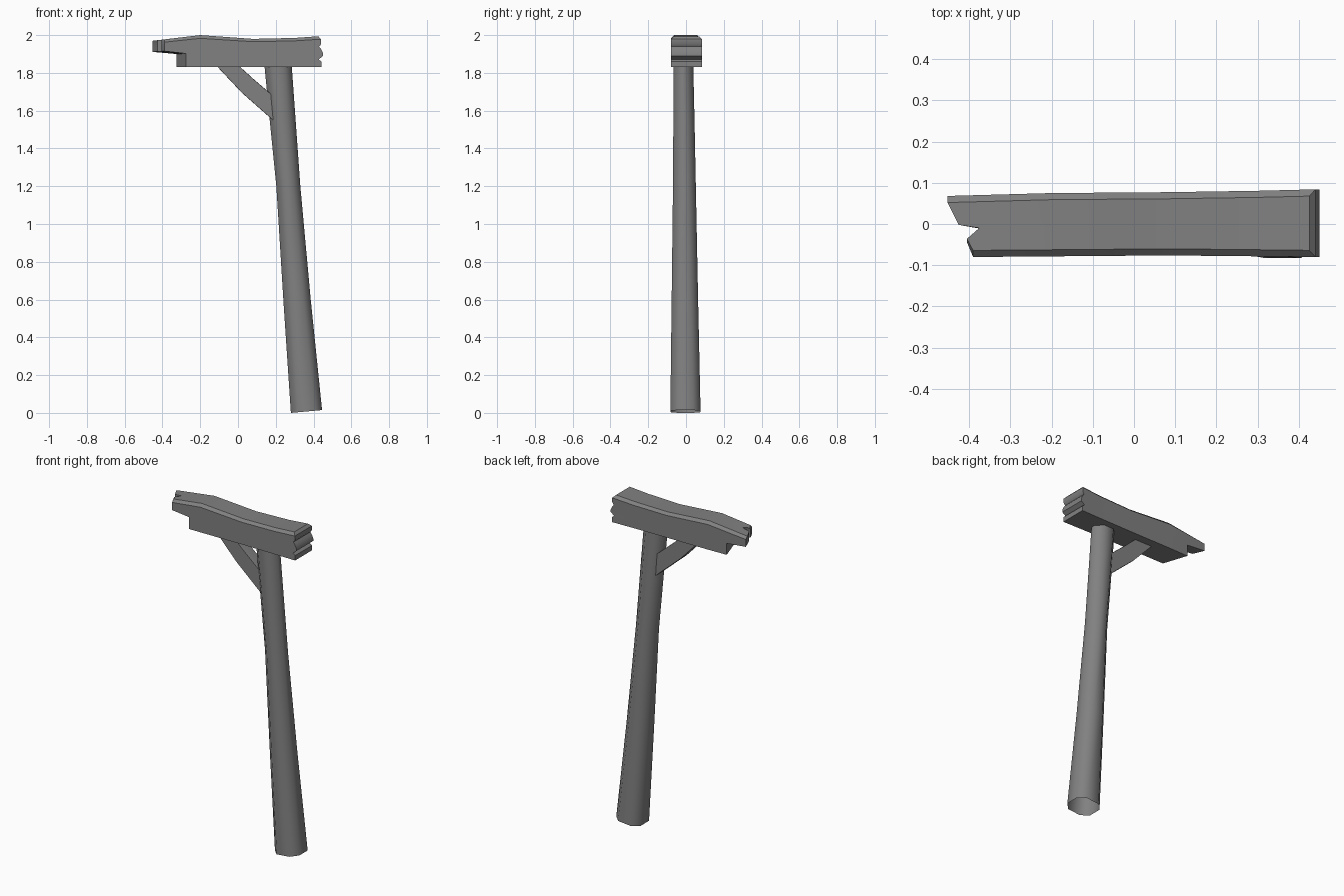
import bpy, bmesh, math

if "Cube" in bpy.data.objects:
    bpy.data.objects.remove(bpy.data.objects["Cube"])

wood = bpy.data.materials.new("weathered grey wood")
wood.use_nodes = True
GREY = (0.22, 0.22, 0.22, 1)
wood.diffuse_color = GREY
wood.node_tree.nodes["Principled BSDF"].inputs["Base Color"].default_value = GREY


def finish(name, bm, angle=40):
    bmesh.ops.recalc_face_normals(bm, faces=bm.faces)
    mesh = bpy.data.meshes.new(name)
    bm.to_mesh(mesh)
    bm.free()
    mesh.materials.append(wood)
    obj = bpy.data.objects.new(name, mesh)
    bpy.context.collection.objects.link(obj)
    bpy.ops.object.select_all(action='DESELECT')
    obj.select_set(True)
    bpy.context.view_layer.objects.active = obj
    bpy.ops.object.shade_smooth_by_angle(angle=math.radians(angle))
    return obj


def chamfered(x0, x1, y0, y1, c):
    """Rectangle with cut corners, counter-clockwise."""
    return [(x0 + c, y0), (x1 - c, y0), (x1, y0 + c), (x1, y1 - c),
            (x1 - c, y1), (x0 + c, y1), (x0, y1 - c), (x0, y0 + c)]


def loft(bm, rings):
    rings = [[bm.verts.new(p) for p in ring] for ring in rings]
    n = len(rings[0])
    for a, b in zip(rings, rings[1:]):
        for i in range(n):
            j = (i + 1) % n
            bm.faces.new((a[i], a[j], b[j], b[i]))
    return rings


def interp(points, x):
    for (xa, va), (xb, vb) in zip(points, points[1:]):
        if x <= xb:
            f = max(0, (x - xa) / (xb - xa))
            return va + (vb - va) * f
    return points[-1][1]


# Leaning post, open at the foot: (z, x0, x1, y0, y1)
levels = [(0.0, 0.28, 0.445, -0.083, 0.077),
          (0.6, 0.24, 0.385, -0.076, 0.064),
          (1.2, 0.203, 0.33, -0.069, 0.052),
          (1.55, 0.168, 0.305, -0.067, 0.045),
          (1.86, 0.138, 0.283, -0.066, 0.038)]
bm = bmesh.new()
rings = []
for z, x0, x1, y0, y1 in levels:
    tilt = 0.015 if z == 0 else 0
    rings.append([(x, y, z + tilt * (x - x0) / (x1 - x0))
                  for x, y in chamfered(x0, x1, y0, y1, 0.04)])
loft(bm, rings)
finish("post", bm, 60)

# Diagonal brace: (lower x, z), (upper x, z)
bm = bmesh.new()
rings = []
for (xa, za), (xb, zb) in [((-0.135, 1.86), (-0.02, 1.86)),
                           ((0.02, 1.695), (0.085, 1.765)),
                           ((0.19, 1.545), (0.19, 1.675))]:
    rings.append([(xa + (xb - xa) * u, y, za + (zb - za) * u)
                  for u, y in chamfered(0, 1, -0.045, 0.025, 0.012)])
ends = loft(bm, rings)
bm.faces.new(ends[0])
bm.faces.new(ends[-1])
finish("brace", bm, 40)

# Crossbeam: a box grid with a splintered left-hand tip and a grooved butt
top = [(-0.45, 1.97), (-0.2, 2.0), (0.08, 1.98), (0.3, 1.985), (0.44, 1.995)]
rows = [0, 0.18, 0.25, 0.36, 0.45, 0.58, 0.66, 0.74, 0.9, 1]
butt = [0.442, 0.442, 0.427, 0.45, 0.45, 0.44, 0.43, 0.44, 0.44, 0.425]
columns = [0, 0.24, 0.46, 0.53, 1]
splinter = [-0.39, -0.405, -0.375, -0.425, -0.452]
stations = [None, -0.2, -0.05, 0.08, 0.3, None]


def beam_point(i, j, k):
    t, c = rows[k], columns[j]
    x = stations[i]
    if i == 0:
        x = splinter[j] if t > 0.5 else -0.275 - 0.05 * c
    elif x is None:
        x = butt[k]
    back = interp([(-0.45, 0.068), (-0.2, 0.075), (0.2, 0.078), (0.44, 0.084)], x)
    front = interp([(-0.39, -0.08), (0.1, -0.076), (0.44, -0.08)], x)
    if k == len(rows) - 1:
        front += 0.016
        back -= 0.016
    return (x, front + (back - front) * c, 1.83 + t * (interp(top, x) - 1.83))


bm = bmesh.new()
size = (len(stations), len(columns), len(rows))
cache = {}


def vert(idx):
    if idx not in cache:
        cache[idx] = bm.verts.new(beam_point(*idx))
    return cache[idx]


for axis in range(3):
    u, v = [a for a in range(3) if a != axis]
    for side in (0, size[axis] - 1):
        for a in range(size[u] - 1):
            for b in range(size[v] - 1):
                quad = []
                for da, db in ((0, 0), (1, 0), (1, 1), (0, 1)):
                    idx = [0, 0, 0]
                    idx[axis], idx[u], idx[v] = side, a + da, b + db
                    quad.append(vert(tuple(idx)))
                bm.faces.new(quad)
finish("crossbeam", bm, 42)
